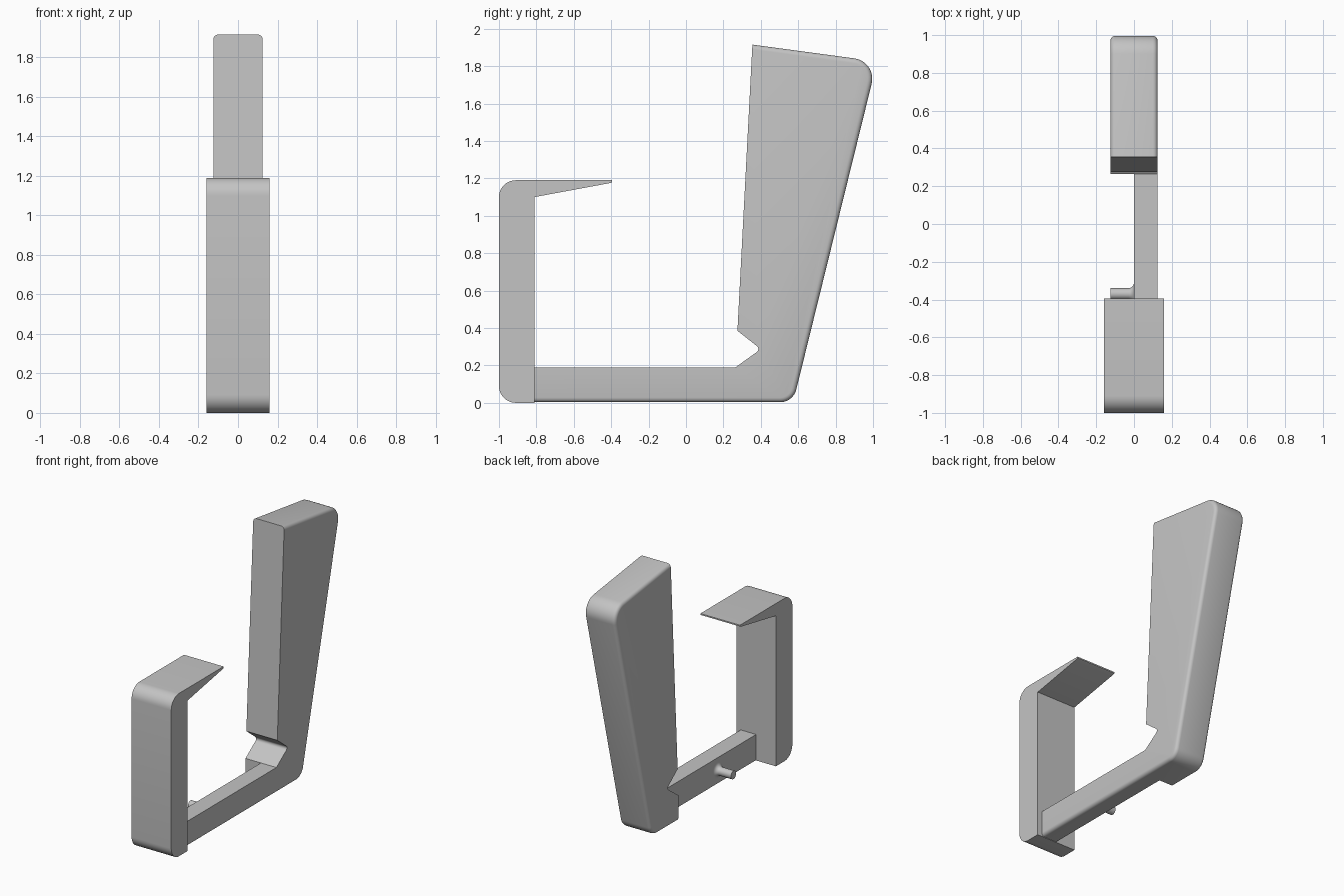
import bpy, bmesh, math
from mathutils import Vector

default = bpy.data.objects.get("Cube")
if default:
    bpy.data.objects.remove(default, do_unlink=True)

gray = bpy.data.materials.new("plain_gray")
gray.use_nodes = True
gray.diffuse_color = (0.55, 0.55, 0.55, 1)
gray.node_tree.nodes["Principled BSDF"].inputs["Base Color"].default_value = (0.55, 0.55, 0.55, 1)


def rounded(corners, steps=10):
    """Turn (y, z, radius) corners into an outline with true arcs."""
    out = []
    for i, (y, z, r) in enumerate(corners):
        p = Vector((y, z))
        if not r:
            out.append(p)
            continue
        a = (Vector(corners[i - 1][:2]) - p).normalized()
        b = (Vector(corners[(i + 1) % len(corners)][:2]) - p).normalized()
        half = a.angle(b) / 2
        centre = p + (a + b).normalized() * (r / math.sin(half))
        start = p + a * (r / math.tan(half)) - centre
        end = p + b * (r / math.tan(half)) - centre
        turn = math.atan2(start.x * end.y - start.y * end.x, start.dot(end))
        for k in range(steps + 1):
            t = turn * k / steps
            c, s = math.cos(t), math.sin(t)
            out.append(centre + Vector((start.x * c - start.y * s, start.x * s + start.y * c)))
    return out


def make_object(name, bm):
    bmesh.ops.recalc_face_normals(bm, faces=bm.faces)
    mesh = bpy.data.meshes.new(name)
    bm.to_mesh(mesh)
    bm.free()
    obj = bpy.data.objects.new(name, mesh)
    bpy.context.collection.objects.link(obj)
    mesh.materials.append(gray)
    return obj


def activate(obj):
    bpy.ops.object.select_all(action='DESELECT')
    obj.select_set(True)
    bpy.context.view_layer.objects.active = obj


def smooth(obj):
    activate(obj)
    bpy.ops.object.shade_smooth_by_angle(angle=math.radians(30))


def extrude_profile(name, outline, x0, x1, soft_count=0, soft=0.025):
    """Extrude along x; side edges of the first soft_count points are rounded."""
    bm = bmesh.new()
    sides = [[bm.verts.new((x, p.x, p.y)) for p in outline] for x in (x0, x1)]
    for side in sides:
        bm.faces.new(side)
    n = len(outline)
    for i in range(n):
        j = (i + 1) % n
        bm.faces.new((sides[0][i], sides[0][j], sides[1][j], sides[1][i]))
    bmesh.ops.recalc_face_normals(bm, faces=bm.faces)
    if soft_count:
        edges = [bm.edges.get((s[i], s[i + 1])) for s in sides for i in range(soft_count - 1)]
        bmesh.ops.bevel(bm, geom=edges, offset=soft, segments=4, profile=0.5, affect='EDGES')
    return make_object(name, bm)


# Front hook: upright with a tapering lip
hook = rounded([(-1, 0, 0.09), (-0.81, 0, 0), (-0.81, 1.1, 0),
                (-0.405, 1.175, 0), (-0.395, 1.18, 0), (-0.395, 1.19, 0), (-1, 1.19, 0.09)])
smooth(extrude_profile("front_hook", hook, -0.16, 0.16))

# Rear arm and lower bar: the outer edge path comes first, then the inner one
outer = [(0.355, 1.915, 0), (1.022, 1.825, 0.11), (0.573, 0.003, 0.09), (-0.82, 0.003, 0)]
inner = [(-0.82, 0.19, 0), (0.265, 0.19, 0), (0.4, 0.287, 0.02), (0.275, 0.385, 0)]
outline = rounded(outer + inner)
soft_points = len(outline) - len(rounded(inner))
arm = extrude_profile("rear_arm_and_bar", outline, -0.125, 0.125, soft_points)

# Remove the right half of the bar ahead of the arm
bm = bmesh.new()
bmesh.ops.create_cube(bm, size=1)
for v in bm.verts:
    v.co = (-1 if v.co.x < 0 else 0, -2 if v.co.y < 0 else 0.265, -0.5 if v.co.z < 0 else 0.25)
cutter = make_object("bar_cutter", bm)
cutter.hide_render = True
cut = arm.modifiers.new("half_bar", 'BOOLEAN')
cut.operation = 'DIFFERENCE'
cut.solver = 'EXACT'
cut.object = cutter
activate(arm)
bpy.ops.object.modifier_apply(modifier=cut.name)
bpy.data.objects.remove(cutter, do_unlink=True)
smooth(arm)

# Side pin with a flared root
stations = [(0.01, 0.06)]
for k in range(7):
    t = math.pi / 2 * k / 6
    stations.append((-0.03 + 0.03 * math.cos(t), 0.06 - 0.03 * math.sin(t)))
stations.append((-0.125, 0.03))
bm = bmesh.new()
sides = 24
rings = []
for x, r in stations:
    angles = [math.tau * i / sides for i in range(sides)]
    rings.append([bm.verts.new((x, -0.37 + r * math.cos(a), 0.095 + r * math.sin(a))) for a in angles])
for a, b in zip(rings, rings[1:]):
    for i in range(sides):
        j = (i + 1) % sides
        bm.faces.new((a[i], a[j], b[j], b[i]))
bm.faces.new(rings[0])
bm.faces.new(rings[-1])
smooth(make_object("side_pin", bm))
